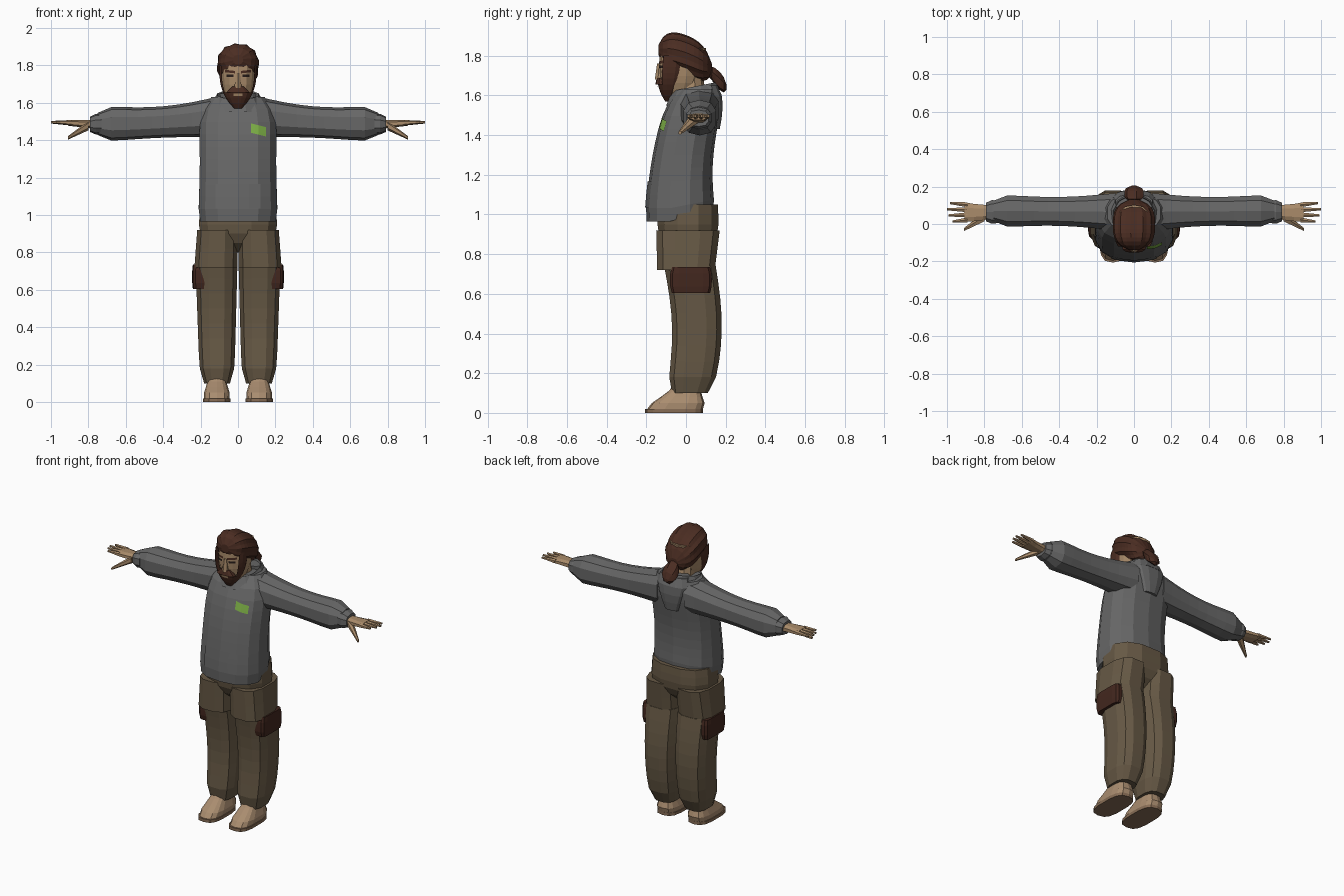
import bpy, bmesh, math
from mathutils import Vector
from mathutils.bvhtree import BVHTree

if "Cube" in bpy.data.objects:
    bpy.data.objects.remove(bpy.data.objects["Cube"])


def colour(name, red, green, blue):
    material = bpy.data.materials.new(name)
    material.use_nodes = True
    material.diffuse_color = (red, green, blue, 1)
    shader = material.node_tree.nodes["Principled BSDF"]
    shader.inputs["Base Color"].default_value = material.diffuse_color
    return material


grey = colour("grey cloth", .135, .135, .135)
brown = colour("brown cloth", .135, .1, .06)
leather = colour("dark leather", .055, .02, .013)
hair = colour("brown hair", .07, .026, .016)
skin = colour("skin", .4, .26, .145)
suede = colour("tan suede", .4, .265, .16)
rubber = colour("sole rubber", .24, .15, .09)
green = colour("green patch", .2, .42, .06)
dark = colour("dark eye", .02, .012, .01)


def finish(name, bm, material):
    bmesh.ops.recalc_face_normals(bm, faces=bm.faces)
    mesh = bpy.data.meshes.new(name)
    bm.to_mesh(mesh)
    mesh.materials.append(material)
    bpy.context.collection.objects.link(bpy.data.objects.new(name, mesh))
    surface = BVHTree.FromBMesh(bm)
    bm.free()
    return surface


def even(t):
    return 1


def flat(t):
    return 0


def dome(t):
    return max(.25, math.sqrt(1 - abs(2 * t - 1) ** 3))


def squared(value, power):
    return math.copysign(abs(value) ** (2 / power), value)


def tube(name, material, start, end, size, end_size=None, shape=even, bow=(0, 0, 0),
         lift=flat, steps=1, sides=12, power=2.5, ridge=0, sink=0, side=1, keep=None):
    """Rounded box section swept from start to end, swelling by shape and bending by bow."""
    start, end, bow = Vector(start), Vector(end), Vector(bow)
    size, end_size = Vector(size), Vector(end_size or size)
    span = [abs(d) for d in end - start]
    across, along = [axis for axis in range(3) if axis != span.index(max(span))]
    reach = squared(math.cos(math.pi / sides), power)
    bm = bmesh.new()
    loops = []
    for step in range(steps + 1):
        t = step / steps
        centre = start.lerp(end, t) + bow * math.sin(math.pi * t)
        radius = size.lerp(end_size, t) * shape(t) / reach
        loop = []
        for i in range(sides):
            angle = (i + .5) * math.tau / sides
            groove = 1 - ridge * (i % 2)
            p = centre.copy()
            p[across] += radius.x * groove * squared(math.cos(angle), power)
            p[along] += radius.y * groove * squared(math.sin(angle), power)
            p.z += lift(t) * max(0, p.y + .08)
            p.x *= side
            loop.append(bm.verts.new(p))
        loops.append(loop)
    for low, high in zip(loops, loops[1:]):
        for i in range(sides):
            bm.faces.new((low[i - 1], low[i], high[i], high[i - 1]))
    bm.faces.new(loops[0])
    lid = bm.faces.new(loops[-1])
    bmesh.ops.recalc_face_normals(bm, faces=bm.faces)
    if sink:
        bmesh.ops.inset_individual(bm, faces=[lid], thickness=.02, depth=-sink)
    if keep:
        spare = [f for f in bm.faces if not keep(f.calc_center_median())]
        bmesh.ops.delete(bm, geom=spare, context="FACES")
    return finish(name, bm, material)


def plate(name, material, surface, x, z, width, height, slant=0, steps=4):
    """Thin patch pressed onto the front of a surface."""
    bm = bmesh.new()
    bmesh.ops.create_grid(bm, x_segments=steps, y_segments=steps, size=.5)
    for vert in bm.verts:
        u, v = vert.co.x, vert.co.y
        origin = Vector((x + u * width, -1, z + v * height + u * slant))
        hit = surface.ray_cast(origin, Vector((0, 1, 0)))[0]
        vert.co = hit - Vector((0, .005, 0))
    finish(name, bm, material)


# Sweater with a hem that rises at the back and a soft shoulder line
def torso_shape(t):
    return 1 - .06 * math.sin(math.pi * t) - .06 * (1 - t) ** 20 - .35 * t ** 10


torso = tube("sweater_body", grey, (0, -.03, .965), (0, .06, 1.63), (.215, .175), (.22, .145),
             shape=torso_shape, bow=(0, -.03, 0), lift=lambda t: .3 * (1 - t) ** 4,
             steps=10, sides=14)
plate("chest_patch", green, torso, .11, 1.455, .08, .05, slant=-.02)
plate("front_pouch", grey, torso, 0, 1.1, .24, .13)

# Hood lying on the shoulders
tube("hood_collar", grey, (0, .04, 1.55), (0, .04, 1.62), (.15, .14), (.11, .11),
     lift=lambda t: .2, steps=2, power=2.2, sink=.04)
tube("hood_back", grey, (0, .14, 1.43), (0, .11, 1.65), (.05, .03), (.14, .07),
     bow=(0, .01, 0), shape=lambda t: 1 - .3 * t ** 6, steps=4)

# Seat of the trousers
tube("trouser_seat", brown, (0, .01, .8), (0, .01, 1.05), (.23, .165), (.2, .15),
     shape=lambda t: 1 - .6 * (1 - t) ** 4, steps=5)

for side, word in ((1, "left_"), (-1, "right_")):
    # Trouser legs, gathered at the ankle, with the thigh folding over the knee
    tube(word + "lower_leg", brown, (.112, .02, .1), (.115, .02, .74), (.092, .12), (.112, .13),
         shape=lambda t: 1 - .25 * (1 - t) ** 16, bow=(0, .035, 0),
         steps=8, power=2.8, side=side)
    tube(word + "thigh", brown, (.118, 0, .72), (.11, .01, .92), (.115, .145), (.108, .16),
         steps=2, power=2.8, side=side)
    tube(word + "cargo_pocket", leather, (.2, .025, .605), (.2, .025, .735), (.045, .105),
         shape=lambda t: 1 - .08 * abs(2 * t - 1) ** 4, steps=4, power=5, side=side)

    # Shoes
    tube(word + "sole", rubber, (.113, -.06, 0), (.113, -.06, .02), (.073, .144),
         sides=14, power=3, side=side)
    tube(word + "shoe", suede, (.113, -.055, .02), (.113, .01, .14), (.068, .138), (.05, .07),
         shape=lambda t: 1 + .08 * math.sin(math.tau * t), steps=4, sides=14, power=3, side=side)

    # Sleeves and cuffs
    tube(word + "sleeve", grey, (.1, .065, 1.525), (.75, .07, 1.487), (.1, .105), (.092, .095),
         shape=lambda t: 1 - .2 * math.sin(math.pi * t) - .4 * t ** 20, bow=(0, 0, -.01),
         steps=9, sides=10, side=side)
    tube(word + "cuff", grey, (.73, .065, 1.487), (.79, .064, 1.485), (.06, .052), (.05, .04),
         shape=lambda t: 1 + .15 * math.sin(math.pi * t), steps=2, sides=10, side=side)

    # Hands
    tube(word + "palm", skin, (.76, .065, 1.485), (.905, .063, 1.492), (.036, .025), (.052, .015),
         bow=(0, -.003, 0), steps=3, sides=8, side=side)
    for finger in range(4):
        base = .022 + .027 * finger
        length = .1 - .012 * abs(finger - 1.8) ** 1.6
        tube(f"{word}finger_{finger + 1}", skin, (.89, base, 1.493),
             (.9 + length, base + .006 * (finger - 1.5), 1.496), (.013, .013), (.006, .006),
             steps=2, sides=6, power=2, side=side)
    tube(word + "thumb", skin, (.8, .04, 1.478), (.91, -.03, 1.412), (.026, .022), (.008, .008),
         steps=3, sides=6, power=2, side=side)

# Head and neck
tube("neck", skin, (0, .035, 1.52), (0, .02, 1.7), (.075, .075), (.062, .062), sides=10, power=2)
head = tube("head", skin, (0, -.04, 1.59), (0, -.015, 1.84), (.09, .1), (.09, .115),
            shape=lambda t: 1 - .5 * (1 - t) ** 4, steps=7, sides=14)
tube("nose", skin, (0, -.125, 1.68), (0, -.125, 1.76), (.02, .028), (.01, .018), sides=6, power=2)
for side, word in ((1, "left_"), (-1, "right_")):
    plate(word + "eye", dark, head, .043 * side, 1.744, .038, .014)
    plate(word + "brow", hair, head, .043 * side, 1.767, .054, .013, slant=.006 * side)

# Beard, sideburns and moustache
beard = tube("beard", hair, (0, -.09, 1.57), (0, -.066, 1.8), (.1, .075),
             shape=lambda t: 1 - .8 * (1 - t) ** 3, steps=8, sides=16,
             keep=lambda c: c.z < 1.67 or abs(c.x) > .07 and c.y > -.11)
plate("lower_lip", skin, beard, 0, 1.644, .05, .014)
tube("moustache", hair, (0, -.125, 1.655), (0, -.125, 1.688), (.062, .028), (.03, .022), sides=10)

# Swept back hair and ponytail, ridged into strands
tube("swept_hair", hair, (0, -.138, 1.83), (0, .13, 1.735), (.113, .105), shape=dome,
     bow=(0, 0, .018), steps=12, sides=24, power=2.2, ridge=.06)
tube("hair_tie", hair, (0, .1, 1.74), (0, .15, 1.69), (.03, .03), sides=10, power=2)
tube("ponytail", hair, (0, .12, 1.72), (0, .205, 1.64), (.052, .045), shape=dome,
     steps=6, power=2, ridge=.12)
